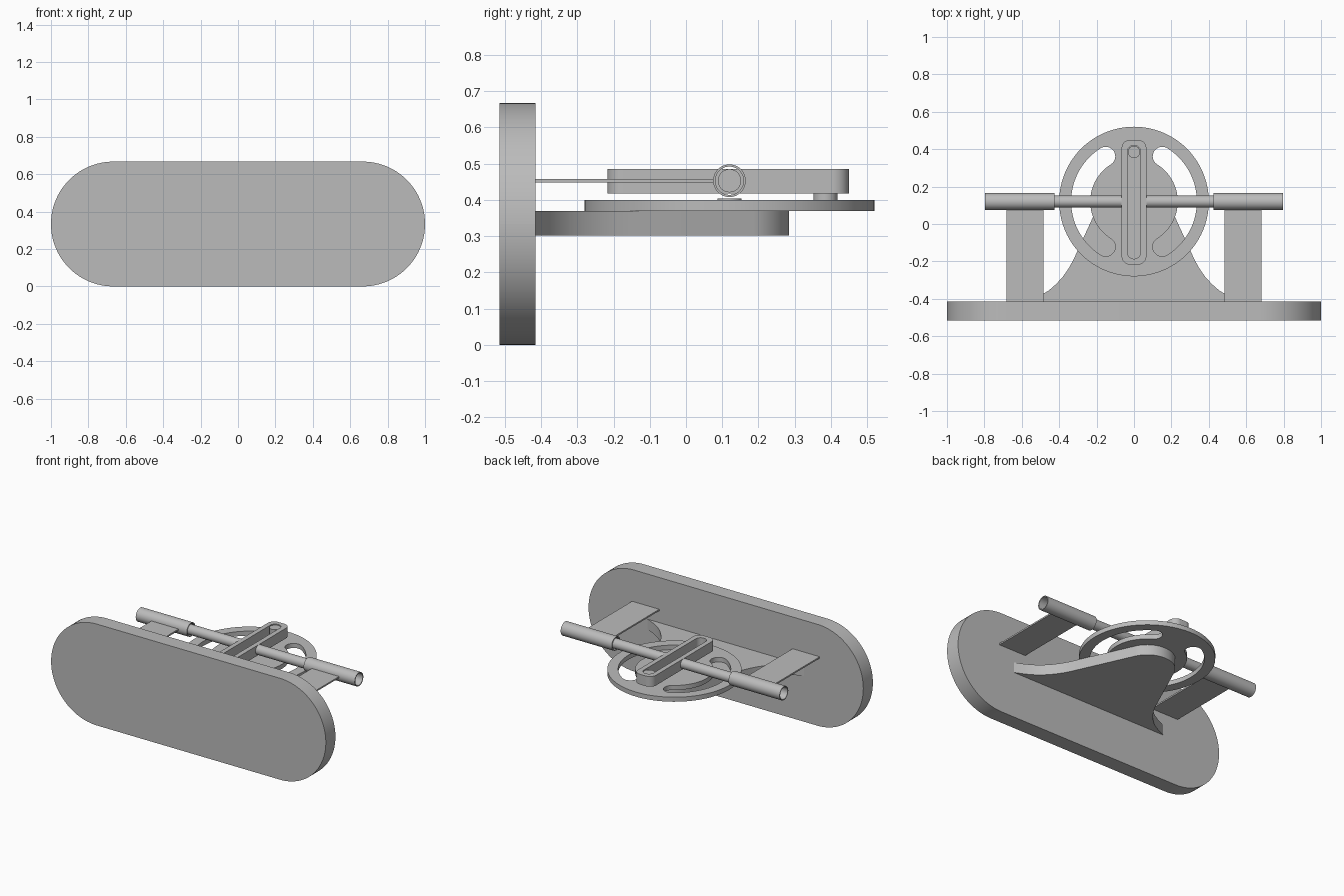
import bpy, bmesh
from math import pi, cos, sin, radians
from mathutils import Matrix

if "Cube" in bpy.data.objects:
    bpy.data.objects.remove(bpy.data.objects["Cube"], do_unlink=True)

grey = bpy.data.materials.new("plain grey")
grey.use_nodes = True
grey.diffuse_color = (0.5, 0.5, 0.5, 1)
grey.node_tree.nodes["Principled BSDF"].inputs["Base Color"].default_value = (0.5, 0.5, 0.5, 1)

CY = 0.12       # wheel and rod axis, along y
ROD_Z = 0.453   # rod height


def arc(cx, cy, r, a0, a1, n=24):
    angles = [radians(a0 + (a1 - a0) * i / n) for i in range(n + 1)]
    return [(cx + r * cos(a), cy + r * sin(a)) for a in angles]


def circle(cx, cy, r, n=64):
    return arc(cx, cy, r, 0, 360, n)[:-1]


def rounded_rect(x0, x1, y0, y1, r, n=12):
    corners = [(x1 - r, y1 - r), (x0 + r, y1 - r), (x0 + r, y0 + r), (x1 - r, y0 + r)]
    pts = []
    for i, (cx, cy) in enumerate(corners):
        pts += arc(cx, cy, r, 90 * i, 90 * i + 90, n)
    return pts


def extrude(name, loops, z0, z1, turn=None):
    """Extrude an outline; further loops inside it become holes."""
    curve = bpy.data.curves.new(name, 'CURVE')
    curve.dimensions = '2D'
    curve.fill_mode = 'BOTH'
    curve.extrude = (z1 - z0) / 2
    for loop in loops:
        s = curve.splines.new('POLY')
        s.points.add(len(loop) - 1)
        for p, (x, y) in zip(s.points, loop):
            p.co = (x, y, 0, 1)
        s.use_cyclic_u = True
    temp = bpy.data.objects.new(name + " outline", curve)
    bpy.context.collection.objects.link(temp)
    bpy.context.view_layer.update()
    mesh = bpy.data.meshes.new_from_object(temp.evaluated_get(bpy.context.evaluated_depsgraph_get()))
    bpy.data.objects.remove(temp, do_unlink=True)
    bm = bmesh.new()
    bm.from_mesh(mesh)
    bmesh.ops.remove_doubles(bm, verts=bm.verts, dist=0.0001)
    bmesh.ops.translate(bm, verts=bm.verts, vec=(0, 0, (z0 + z1) / 2))
    if turn:
        bmesh.ops.transform(bm, matrix=Matrix.Rotation(pi / 2, 4, turn), verts=bm.verts)
    bmesh.ops.recalc_face_normals(bm, faces=bm.faces)
    bm.to_mesh(mesh)
    bm.free()
    mesh.materials.clear()
    mesh.materials.append(grey)
    ob = bpy.data.objects.new(name, mesh)
    bpy.context.collection.objects.link(ob)
    bpy.ops.object.select_all(action='DESELECT')
    ob.select_set(True)
    bpy.context.view_layer.objects.active = ob
    bpy.ops.object.shade_smooth_by_angle(angle=radians(30))
    return ob


def arc_slot(mid):
    """Curved slot with round ends, centred on the given angle."""
    r, w, half = 0.285, 0.051, 58
    a, b = mid - half, mid + half
    ends = [(r * cos(radians(t)), CY + r * sin(radians(t))) for t in (a, b)]
    return (arc(0, CY, r + w, a, b, 40) + arc(*ends[1], w, b, b + 180, 16)[1:]
            + arc(0, CY, r - w, b, a, 40)[1:] + arc(*ends[0], w, a + 180, a + 360, 16)[1:-1])


# Upright back plate with round ends
extrude("mounting_plate", [rounded_rect(-1, 1, 0, 0.667, 0.333, 24)], 0.415, 0.515, 'X')

# Flared bracket with a round head under the wheel
flare = [(0.305, -0.15), (0.323, -0.19), (0.348, -0.235), (0.379, -0.28),
         (0.415, -0.32), (0.455, -0.355), (0.51, -0.388), (0.57, -0.415)]
head = arc(0, CY, 0.165, 24, 156)
bracket = flare[::-1] + head + [(-x, y) for x, y in flare]
extrude("wheel_bracket", [bracket], 0.302, 0.37)

# Slotted wheel, its shaft and the crank pin
extrude("crank_wheel", [circle(0, CY, 0.4, 96), arc_slot(0), arc_slot(180)], 0.37, 0.40)
extrude("wheel_shaft", [circle(0, CY, 0.033)], 0.36, 0.404)
extrude("crank_pin", [circle(0, 0.385, 0.033)], 0.395, 0.48)

# Slotted yoke riding on the pin
extrude("yoke", [rounded_rect(-0.066, 0.066, -0.217, 0.45, 0.045),
                 rounded_rect(-0.035, 0.035, -0.186, 0.42, 0.034)], 0.418, 0.485)

# Rods, guide sleeves and sleeve supports on both sides
for side, s in (("left", 1), ("right", -1)):
    def span(a, b):
        return sorted((s * a, s * b))
    extrude(side + "_rod", [circle(-ROD_Z, CY, 0.032)], *span(0.05, 0.62), 'Y')
    extrude(side + "_guide_sleeve", [circle(-ROD_Z, CY, 0.045), circle(-ROD_Z, CY, 0.039)],
            *span(0.425, 0.797), 'Y')
    x0, x1 = span(0.485, 0.683)
    extrude(side + "_sleeve_support", [[(x0, -0.42), (x1, -0.42), (x1, 0.08), (x0, 0.08)]],
            ROD_Z - 0.005, ROD_Z + 0.005)
